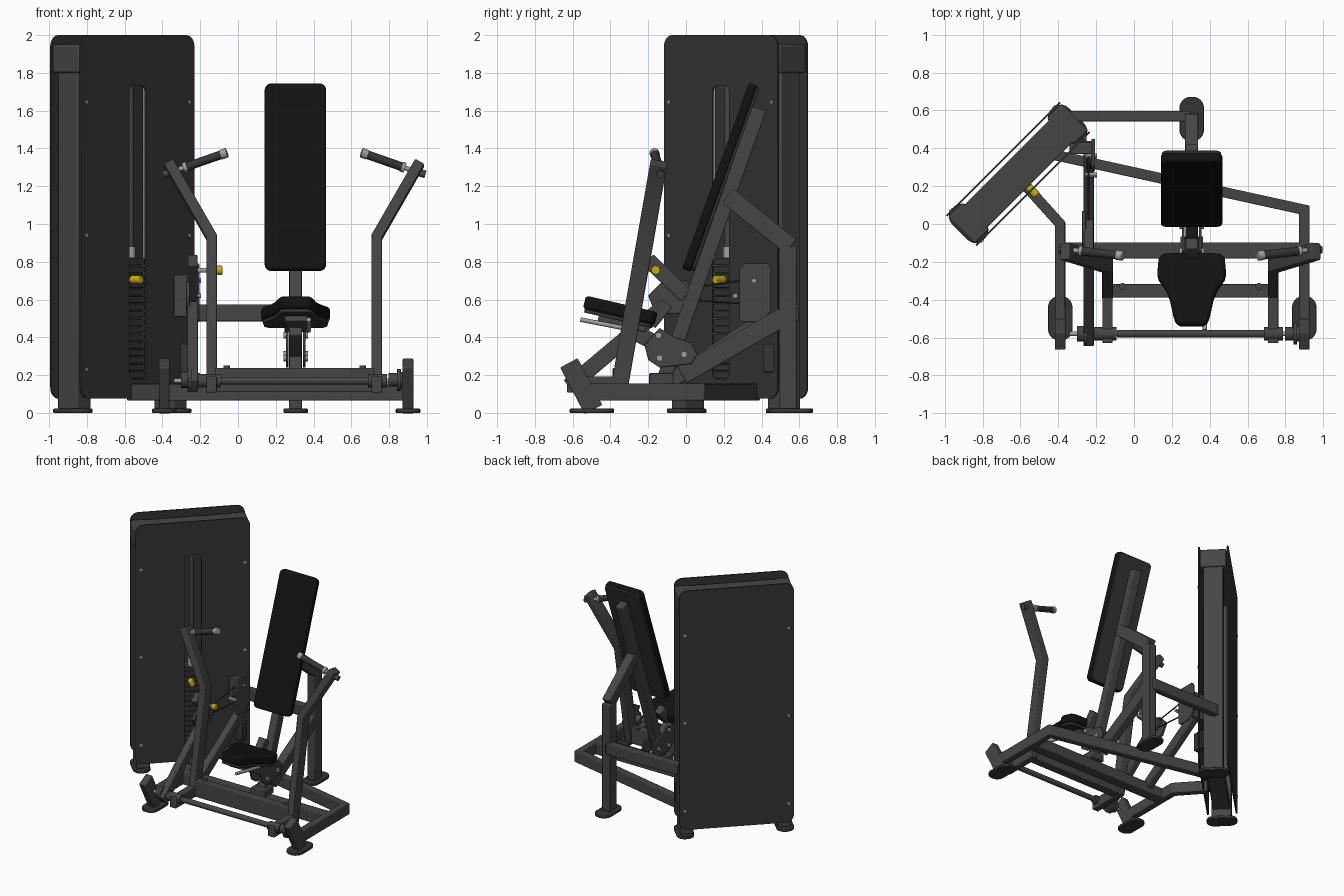
import bpy, bmesh
from math import radians, pi, sin, cos
from mathutils import Vector as V, Matrix as M

if "Cube" in bpy.data.objects:
    bpy.data.objects.remove(bpy.data.objects["Cube"])


def material(name, r, g, b):
    m = bpy.data.materials.new(name)
    m.diffuse_color = (r, g, b, 1)
    m.use_nodes = True
    m.node_tree.nodes["Principled BSDF"].inputs["Base Color"].default_value = m.diffuse_color
    return m


FRAME = material("frame_grey", .06, .06, .06)
PANEL = material("panel_grey", .035, .035, .035)
BLACK = material("pad_black", .006, .006, .006)
STEEL = material("bright_steel", .35, .35, .35)
YELLOW = material("yellow", .6, .42, .01)
I = M.Identity(4)
SIDE = M(((0, 0, 1, 0), (1, 0, 0, 0), (0, 1, 0, 0), (0, 0, 0, 1)))  # outline (y, z), thickness x
CX = .30                                                           # centre of the seat


def finish(name, bm, mat, bevel=0, segs=2):
    bmesh.ops.recalc_face_normals(bm, faces=bm.faces)
    me = bpy.data.meshes.new(name)
    bm.to_mesh(me)
    bm.free()
    me.materials.append(mat)
    ob = bpy.data.objects.new(name, me)
    bpy.context.collection.objects.link(ob)
    if bevel:
        b = ob.modifiers.new("bevel", 'BEVEL')
        b.width, b.segments, b.limit_method, b.angle_limit = bevel, segs, 'ANGLE', radians(40)
    return ob


def tube(name, pts, w, d, side=(1, 0, 0), mat=FRAME, bevel=.006):
    """Rectangular tube along a path, w wide along side, d across it, mitred corners."""
    pts, bm, rings = [V(p) for p in pts], bmesh.new(), []
    for i, p in enumerate(pts):
        a = (p - pts[i - 1]).normalized() if i else (pts[1] - p).normalized()
        b = (pts[i + 1] - p).normalized() if i < len(pts) - 1 else a
        t = (a + b).normalized()
        s = V(side)
        s = (s - t * s.dot(t)).normalized()
        o = t.cross(s) * (d / 2 / t.dot(a))
        s *= w / 2
        rings.append([bm.verts.new(p + q) for q in (s + o, s - o, -s - o, o - s)])
    for r, q in zip(rings, rings[1:]):
        for k in range(4):
            bm.faces.new((r[k], r[(k + 1) % 4], q[(k + 1) % 4], q[k]))
    bm.faces.new(rings[0])
    bm.faces.new(rings[-1])
    return finish(name, bm, mat, bevel)


def box(name, c, size, mat=FRAME, mtx=I, bevel=.005):
    bm = bmesh.new()
    bmesh.ops.create_cube(bm, size=1, matrix=mtx @ M.Translation(c) @ M.Diagonal((*size, 1)))
    return finish(name, bm, mat, bevel)


def cyl(name, p, q, r, mat=FRAME, mtx=I, n=20, bevel=0):
    p, q, bm = mtx @ V(p), mtx @ V(q), bmesh.new()
    d = q - p
    rot = d.to_track_quat('Z', 'Y').to_matrix().to_4x4()
    bmesh.ops.create_cone(bm, cap_ends=True, segments=n, radius1=r, radius2=r, depth=d.length,
                          matrix=M.Translation((p + q) / 2) @ rot)
    return finish(name, bm, mat, bevel)


def rounded(w, h, r, cx=0, cy=0, n=6):
    out = []
    for k, (sx, sy) in enumerate(((1, 1), (-1, 1), (-1, -1), (1, -1))):
        for j in range(n + 1):
            a = (k + j / n) * pi / 2
            out.append((cx + sx * (w / 2 - r) + r * cos(a), cy + sy * (h / 2 - r) + r * sin(a)))
    return out


def prism(name, loops, t, mtx, mat=FRAME, bevel=0, segs=2):
    """Outline (with optional holes) extruded by t."""
    bm = bmesh.new()
    for loop in loops:
        vs = [bm.verts.new((x, y, -t / 2)) for x, y in loop]
        for i in range(len(vs)):
            bm.edges.new((vs[i - 1], vs[i]))
    if len(loops) == 1:
        bm.verts.ensure_lookup_table()
        bm.faces.new(bm.verts)
    else:
        bmesh.ops.triangle_fill(bm, edges=bm.edges[:], use_beauty=True)
    g = bmesh.ops.extrude_face_region(bm, geom=bm.faces[:])
    bmesh.ops.translate(bm, verts=[v for v in g['geom'] if isinstance(v, bmesh.types.BMVert)], vec=(0, 0, t))
    bm.transform(mtx)
    return finish(name, bm, mat, bevel, segs)


def foot(name, x, y, turn=0):
    prism(name, [rounded(.13, .235, .06)], .022,
          M.Translation((x, y, .011)) @ M.Rotation(turn, 4, 'Z'), PANEL, .004)


# Weight tower, built along its own axis and turned 45 degrees
T = M.Translation((-.6125, .265, 0)) @ M.Rotation(radians(45), 4, 'Z')
up = M.Rotation(radians(90), 4, 'X')
shell = rounded(.85, 1.925, .06, 0, 1.0375)
slot = rounded(.125, 1.55, .03, 0, .955)
prism("tower_front_panel", [shell, slot], .01, T @ M.Translation((0, -.11, 0)) @ up, PANEL)
prism("tower_back_panel", [shell], .01, T @ M.Translation((0, .11, 0)) @ up, PANEL)
box("tower_top_beam", (0, 0, 1.91), (.7, .17, .08), FRAME, T)
box("tower_bottom_beam", (0, 0, .125), (.7, .13, .09), FRAME, T)
for s in (-1, 1):
    box("tower_column", (s * .36, 0, .92), (.1, .15, 1.8), FRAME, T, .008)
    box("tower_column_cap", (s * .37, 0, 1.875), (.11, .2, .15), FRAME, T, .01)
    c = T @ V((s * .37, 0, 0))
    foot("tower_foot", c.x, c.y, radians(45))
    cyl("guide_rod", (s * .14, -.03, .17), (s * .14, -.03, 1.88), .012, STEEL, T)
    for z in (.23, .94, 1.645):
        for f in (-1, 1):
            cyl("panel_bolt", (s * .385, f * .113, z), (s * .385, f * .121, z), .011, STEEL, T, 12)
for i in range(16):
    box("weight_plate", (0, -.035, .2 + i * .04), (.44, .1, .036), PANEL, T, .003)
cyl("stack_top", (0, -.06, .82), (0, -.06, .88), .028, STEEL, T)
cyl("selector_rod", (0, -.06, .88), (0, -.06, 1.85), .018, FRAME, T)
cyl("selector_pin", (-.01, -.06, .705), (-.01, -.15, .705), .022, YELLOW, T, 16, .005)

# Floor frame
Z = (0, 0, 1)
tube("floor_frame_left", [(-.39, -.54, .11), (-.39, 0, .11), (-.57, .2, .11)], .09, .055, Z)
tube("floor_frame_right", [(.9, -.54, .11), (.9, .075, .11), (-.42, .365, .11)], .09, .055, Z)
tube("floor_cross_tube", [(-.37, -.14, .11), (.88, -.14, .11)], .09, .085, Z)
for x in (-.39, .9):
    tube("front_foot_post", [(x, -.62, .265), (x, -.49, .018)], .056, .105)
    foot("front_foot", x, -.498)

# Press arms with pivot shaft and cross beam
lean = V((0, 1.17, -.205)).normalized()
cyl("pivot_shaft", (-.34, -.58, .17), (.86, -.58, .17), .013, STEEL)
cyl("pivot_shaft_sleeve", (-.09, -.58, .17), (.69, -.58, .17), .021)
for s in (-1, 1):
    def px(x):
        return CX - .0025 + s * x
    tube("press_arm", [(px(.4375), -.355, .12), (px(.4375), -.213, .93), (px(.665), -.144, 1.325)], .09, .056, lean)
    tube("press_arm_foot", [(px(.4375), -.63, .15), (px(.4375), -.32, .15)], .055, .085)
    cyl("arm_clamp", (px(.39), -.58, .17), (px(.49), -.58, .17), .035)
    for a, b, r in ((.50, .56, .035), (.545, .565, .058), (.565, .6, .042)):
        cyl("shaft_bearing", (px(a), -.58, .175), (px(b), -.58, .175), r)
    p, q = V((px(.65), -.135, 1.275)), V((px(.355), -.168, 1.378))
    cyl("handle_stem", p, q, .013, STEEL)
    cyl("handle_grip", p.lerp(q, .28), p.lerp(q, .88), .023, PANEL)
    cyl("handle_collar", p.lerp(q, .22), p.lerp(q, .28), .027, STEEL)
    cyl("handle_end_cap", p.lerp(q, .88), p.lerp(q, 1), .026, STEEL, bevel=.004)
    cyl("handle_bolt", p, p + V((s * .045, 0, -.012)), .02)
box("arm_cross_beam", (CX, -.352, .175), (.84, .072, .125))
for x in (-.06, .66):
    cyl("beam_bumper", (x, -.33, .235), (x, -.33, .25), .018)

# Drive lever, start adjuster and pulley shield on the tower side
LX = -.24
tube("drive_lever", [(LX, -.62, .14), (LX, -.12, .56)], .055, .085)
cyl("lever_hub", (LX - .05, -.58, .17), (LX + .05, -.58, .17), .036)
tube("drive_strut", [(LX, -.14, .13), (LX, .42, .5)], .055, .08)
tube("adjuster_arm", [(LX, -.2, .81), (LX, .0, .62)], .05, .08)
prism("adjuster_sector", [[(-.16, .52), (-.2, .62), (-.1, .72), (.0, .7), (.07, .62), (.02, .53)]], .02,
      SIDE @ M.Translation((0, 0, LX - .025)), FRAME, .003)
cyl("adjuster_rod", (LX, -.16, .755), (-.11, -.16, .755), .013, STEEL)
cyl("adjuster_knob", (-.115, -.16, .755), (-.082, -.16, .755), .024, YELLOW, bevel=.006)
prism("pulley_shield", [[(.28, .5), (.28, .76), (.31, .79), (.44, .79), (.45, .77), (.45, .54), (.4, .48), (.3, .48)]],
      .02, SIDE @ M.Translation((0, 0, -.215)), FRAME, .004)
box("shield_bracket", (-.28, .4, .62), (.12, .06, .22))
cyl("pulley", (LX - .012, .36, .64), (LX + .012, .36, .64), .07, PANEL, n=28)
for y, z in ((.36, .7), (.26, .62)):
    cyl("pulley_bolt", (-.26, y, z), (-.195, y, z), .013, STEEL, n=12)
cyl("cable_upper", (LX, .02, .66), (LX, .36, .71), .005, PANEL, n=8)
cyl("cable_lower", (LX, .0, .6), (LX, .36, .575), .005, PANEL, n=8)
box("tower_side_box", (-.28, .455, .29), (.06, .09, .15), PANEL)

# Rear column, back rest frame
tube("rear_column", [(CX + .005, .54, .02), (CX + .005, .54, .88)], .07, .09)
foot("rear_foot", CX + .005, .555)
tube("rear_tie_tube", [(CX, .57, .53), (-.34, .57, .53)], .09, .055, Z)
tube("back_brace", [(CX + .005, .22, 1.15), (CX + .005, .555, .88)], .069, .095)
tube("back_rest_tube", [(CX + .005, -.12, .17), (CX + .005, .388, 1.61)], .065, .075)
tube("lower_brace", [(CX + .005, -.02, .2), (CX + .005, .52, .51)], .065, .1)

# Back pad
lean_pad = M.Translation((CX + .004, .187, 1.245)) @ M.Rotation(radians(70.3), 4, 'X')
prism("back_pad", [rounded(.325, 1.045, .035)], .048, lean_pad @ M.Translation((0, 0, .008)), BLACK, .012, 3)
prism("back_pad_board", [rounded(.31, 1.03, .03)], .016, lean_pad @ M.Translation((0, 0, -.022)), PANEL, .003)

# Seat
half = [(.10, .19), (.155, .185), (.175, .16), (.182, .08), (.175, .05), (.135, -.01),
        (.115, -.06), (.098, -.14), (.085, -.185), (.06, -.2)]
outline = half + [(-x, y) for x, y in reversed(half)]
tilt = M.Translation((CX + .005, -.345, .532)) @ M.Rotation(radians(-13), 4, 'X')
prism("seat_pad", [outline], .07, tilt @ M.Translation((0, 0, .01)), BLACK, .016, 3)
prism("seat_board", [[(x * .95, y * .95) for x, y in outline]], .02, tilt @ M.Translation((0, 0, -.034)), PANEL, .003)
box("seat_mount", (0, .02, -.058), (.12, .26, .03), FRAME, tilt)
cyl("seat_release_lever", (.07, -.2, -.085), (.07, .1, -.075), .012, STEEL, tilt)
tube("seat_post", [(CX + .005, -.32, .45), (CX + .005, -.08, .33)], .07, .085)
tube("seat_stop", [(CX + .005, -.19, .47), (CX + .005, -.1, .58)], .06, .07)
bracket = [(-.22, .36), (-.14, .45), (-.06, .40), (.03, .37), (.06, .31), (.03, .26), (-.14, .24), (-.2, .28)]
for s in (-1, 1):
    x = CX + .005 + s * .045
    prism("seat_bracket", [bracket], .014, SIDE @ M.Translation((0, 0, x)), FRAME, .003)
    for y, z in ((-.145, .41), (-.01, .31), (-.14, .29)):
        cyl("bracket_bolt", (x, y, z), (x + s * .02, y, z), .017, STEEL, n=12)
box("back_rest_foot", (CX + .005, -.13, .18), (.12, .13, .06))

# Smooth round parts, keep hard edges
for ob in bpy.data.objects:
    ob.select_set(True)
    bpy.context.view_layer.objects.active = ob
bpy.ops.object.shade_smooth_by_angle(angle=radians(30))
